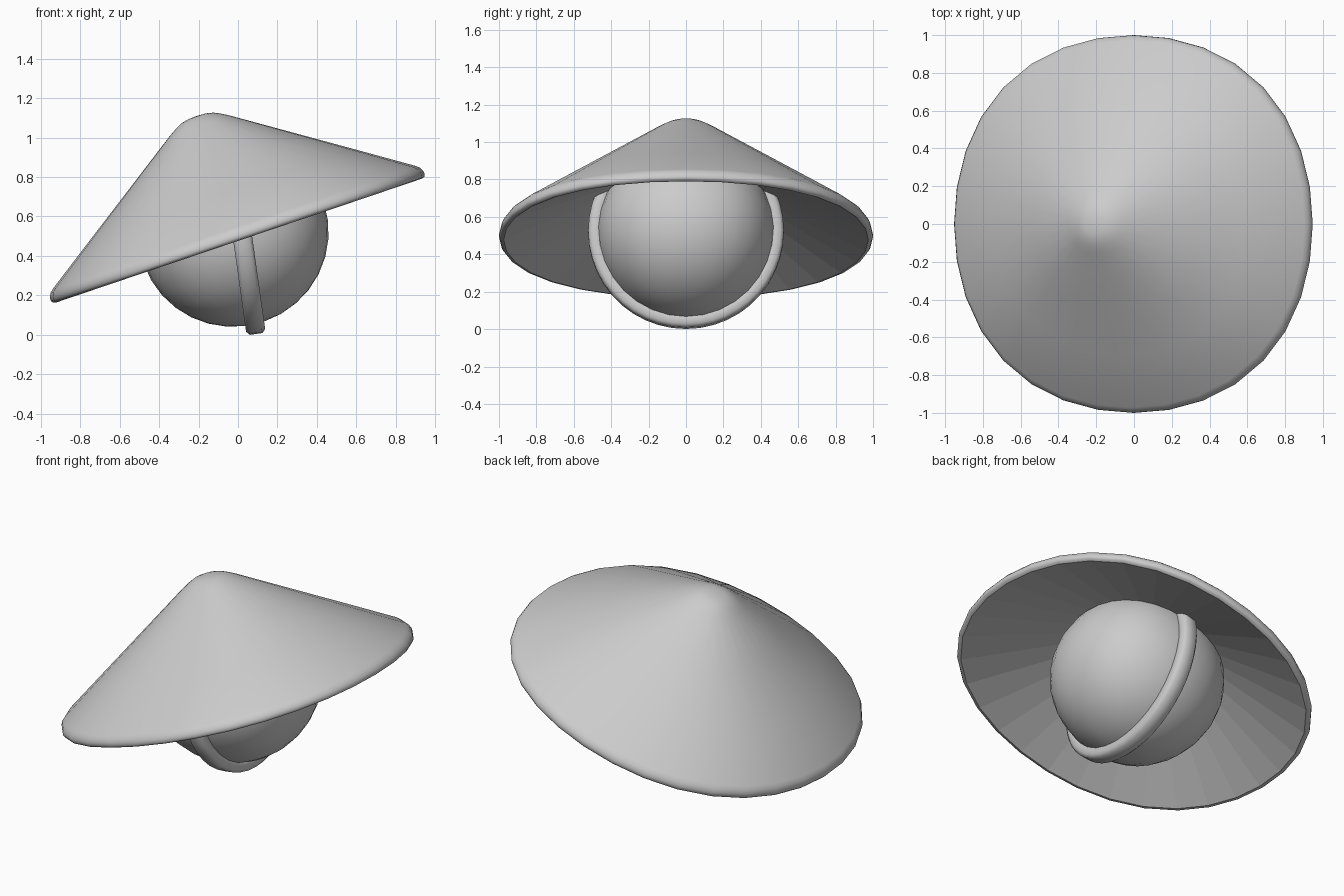
import bpy, bmesh
from math import radians, cos, sin, atan2

if "Cube" in bpy.data.objects:
    bpy.data.objects.remove(bpy.data.objects["Cube"])


def lathe(name, profile, steps, closed_profile):
    """Turn a (radius, height) profile around local z."""
    bm = bmesh.new()
    rings = []
    for i in range(steps):
        a = radians(360 * i / steps)
        rings.append([bm.verts.new((r * cos(a), r * sin(a), h)) for r, h in profile])
    n = len(profile)
    for i in range(steps):
        p, q = rings[i], rings[(i + 1) % steps]
        for j in range(n if closed_profile else n - 1):
            k = (j + 1) % n
            bm.faces.new((p[j], q[j], q[k], p[k]))
    bmesh.ops.remove_doubles(bm, verts=bm.verts, dist=1e-5)
    bmesh.ops.recalc_face_normals(bm, faces=bm.faces)
    me = bpy.data.meshes.new(name)
    bm.to_mesh(me)
    bm.free()
    ob = bpy.data.objects.new(name, me)
    bpy.context.collection.objects.link(ob)
    return ob


def bulge(ob, amount):
    """Push the diagonals out slightly, giving a softly squared circle."""
    for v in ob.data.vertices:
        f = 1 + amount * sin(2 * atan2(v.co.y, v.co.x)) ** 2
        v.co.x *= f
        v.co.y *= f


def smooth(ob, angle):
    bpy.ops.object.select_all(action='DESELECT')
    ob.select_set(True)
    bpy.context.view_layer.objects.active = ob
    bpy.ops.object.shade_smooth_by_angle(angle=radians(angle))


# Conical hat, tilted sideways: rounded rim and tip, shallower hollow below
hat_profile = [(0, 0.654), (0.05, 0.651), (0.085, 0.643), (0.12, 0.626), (0.16, 0.602),
               (0.43, 0.421), (0.7, 0.240), (0.972, 0.057), (0.99, 0.04),
               (0.999, 0.02), (1.0, 0.003), (0.993, -0.009), (0.975, -0.013),
               (0, 0.413)]
hat = lathe("conical_hat", hat_profile, 32, False)
bulge(hat, 0.024)
hat.location = (0, 0, 0.49)
hat.rotation_euler = (0, radians(-18.7), 0)
smooth(hat, 60)
# Faceted underside
for p in hat.data.polygons:
    if p.normal.z < -0.3 and p.center.z > 0.1:
        p.use_smooth = False

# Round head
bpy.ops.mesh.primitive_uv_sphere_add(segments=32, ring_count=16, radius=0.475,
                                     location=(-0.022, 0, 0.517),
                                     rotation=(0, radians(-18.7), 0))
head = bpy.context.object
head.name = "head"
bulge(head, 0.024)
for v in head.data.vertices:
    v.co.x *= 1.015
smooth(head, 40)

# Chin strap: a ring around the head, its upper part hidden in the hat
strap_profile = [(0.523, -0.032), (0.523, 0.032), (0.505, 0.049), (0.46, 0.049),
                 (0.443, 0.03), (0.443, -0.03), (0.46, -0.049), (0.505, -0.049)]
strap = lathe("chin_strap", strap_profile, 44, True)
strap.location = (0.019, 0, 0.523)
strap.rotation_euler = (0, radians(82), 0)
smooth(strap, 60)
